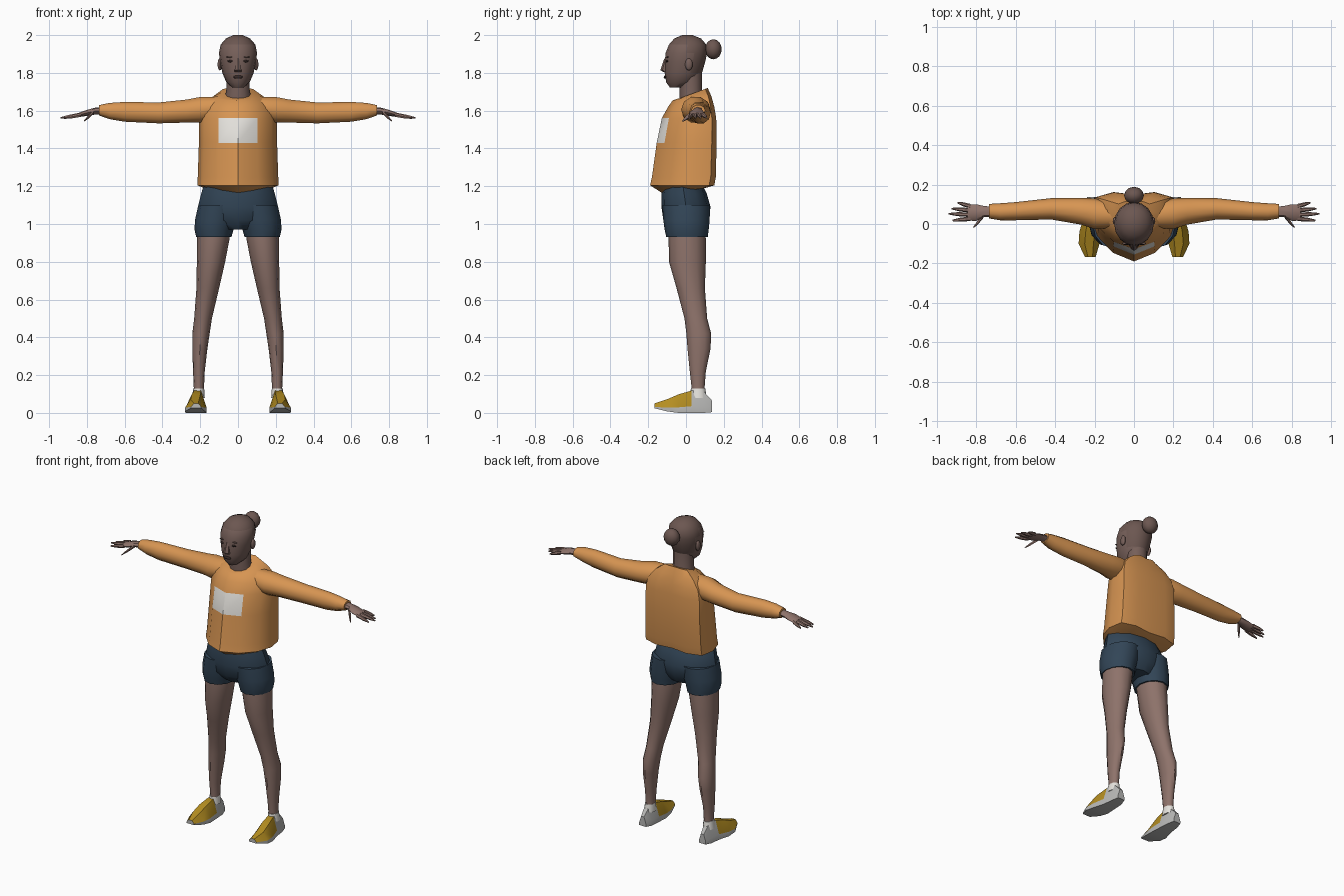
import bpy, bmesh, math
from mathutils import Vector

if "Cube" in bpy.data.objects:
    bpy.data.objects.remove(bpy.data.objects["Cube"])


def material(name, r, g, b):
    m = bpy.data.materials.new(name)
    m.diffuse_color = (r, g, b, 1)
    m.use_nodes = True
    m.node_tree.nodes["Principled BSDF"].inputs["Base Color"].default_value = m.diffuse_color
    return m


SKIN = material("skin", 0.27, 0.17, 0.145)
FACE = material("face_skin", 0.18, 0.115, 0.10)
HAIR = material("hair_brown", 0.15, 0.095, 0.082)
DARK = material("dark_feature", 0.035, 0.022, 0.02)
ORANGE = material("orange_fabric", 0.68, 0.30, 0.085)
DENIM = material("dark_denim", 0.032, 0.06, 0.095)
YELLOW = material("yellow_shoe", 0.46, 0.27, 0.015)
GREY = material("pale_grey_sole", 0.48, 0.48, 0.47)
WHITE = material("white_print", 0.78, 0.76, 0.72)


def finish(name, bm, mats, rule=None, angle=40):
    """Turn a bmesh into an object; rule(face) gives the material slot."""
    bmesh.ops.recalc_face_normals(bm, faces=bm.faces[:])
    bm.normal_update()
    if rule:
        for f in bm.faces:
            f.material_index = rule(f)
    me = bpy.data.meshes.new(name)
    bm.to_mesh(me)
    bm.free()
    for m in mats:
        me.materials.append(m)
    ob = bpy.data.objects.new(name, me)
    bpy.context.collection.objects.link(ob)
    bpy.ops.object.select_all(action='DESELECT')
    ob.select_set(True)
    bpy.context.view_layer.objects.active = ob
    bpy.ops.object.shade_smooth_by_angle(angle=math.radians(angle))
    return ob


def loft(name, rings, mats, rule=None, angle=40, caps=True):
    """Skin a list of closed point rings."""
    bm = bmesh.new()
    vs = [[bm.verts.new(p) for p in r] for r in rings]
    n = len(vs[0])
    for a, b in zip(vs, vs[1:]):
        for i in range(n):
            j = (i + 1) % n
            bm.faces.new((a[i], a[j], b[j], b[i]))
    if caps:
        bm.faces.new(vs[0])
        bm.faces.new(vs[-1])
    return finish(name, bm, mats, rule, angle)


def level(z, xc, w, yf, yb, n=12):
    """Horizontal ellipse from front yf to back yb."""
    t = [2 * math.pi * i / n for i in range(n)]
    return [(xc + w * math.sin(a), (yf + yb) / 2 - (yb - yf) / 2 * math.cos(a), z) for a in t]


def upright(x, yc, zc, ry, rz, n=10):
    """Ellipse across the arm, facing x."""
    t = [2 * math.pi * i / n for i in range(n)]
    return [(x, yc + ry * math.cos(a), zc + rz * math.sin(a)) for a in t]


def ball(name, centre, size, mat, u=12, v=8):
    bm = bmesh.new()
    bmesh.ops.create_uvsphere(bm, u_segments=u, v_segments=v, radius=1)
    for p in bm.verts:
        p.co = Vector(centre) + p.co * Vector(size)
    return finish(name, bm, [mat])


# Sweater body: pointed front, flat back, pinched hem, tilted collar
HALF = [(0, 0), (.5, .13), (.87, .38), (1, .65), (.93, .92), (.5, 1), (0, .96)]
SECTION = HALF + [(-u, v) for u, v in HALF[-2:0:-1]]


def body_ring(z, w, yf, yb, tilt):
    return [(u * w, yf + v * (yb - yf), z + tilt * (v - .5)) for u, v in SECTION]


def print_rule(f):
    c = f.calc_center_median()
    return int(abs(c.x) < .08 and c.y < -.07 and 1.44 < c.z < 1.55)


loft("sweater_body", [body_ring(*r) for r in (
    (1.175, .155, -.12, .10, .03), (1.205, .215, -.19, .15, 0),
    (1.25, .213, -.18, .158, 0), (1.43, .207, -.155, .162, 0),
    (1.56, .205, -.128, .16, 0), (1.62, .19, -.095, .15, 0),
    (1.665, .145, -.07, .135, .02), (1.69, .085, -.05, .115, .06))],
    [ORANGE, WHITE], print_rule)

# Shorts seat
loft("shorts_seat", [level(*r) for r in (
    (1.21, 0, .18, -.12, .085), (1.16, 0, .195, -.13, .11),
    (1.09, 0, .212, -.13, .13), (1.02, 0, .20, -.12, .12), (.97, 0, .09, -.08, .09))], [DENIM])

# Neck and head
loft("neck", [level(*r) for r in (
    (1.64, 0, .075, -.035, .10), (1.71, 0, .062, -.035, .085), (1.83, 0, .06, -.03, .085))], [FACE])


def hair_rule(f):
    c = f.calc_center_median()
    return int(c.z > 1.945 or (c.y > .02 and c.z > 1.78))


loft("head", [level(*r, n=16) for r in (
    (1.722, 0, .03, -.085, -.01), (1.75, 0, .062, -.105, .05), (1.80, 0, .083, -.113, .085),
    (1.86, 0, .095, -.112, .102), (1.905, 0, .101, -.108, .112), (1.95, 0, .092, -.09, .107),
    (1.982, 0, .064, -.062, .08), (2.0, 0, .025, -.02, .035))], [FACE, HAIR], hair_rule)
ball("hair_bun", (0, .145, 1.925), (.05, .044, .053), HAIR)

# Face details
loft("nose", [level(*r, n=6) for r in (
    (1.805, 0, .02, -.12, -.09), (1.815, 0, .021, -.136, -.09), (1.875, 0, .008, -.115, -.09))], [FACE])
ball("mouth", (0, -.11, 1.778), (.026, .008, .009), DARK)

for s, side in ((1, "left"), (-1, "right")):
    ball(side + "_eye", (s * .04, -.101, 1.862), (.016, .006, .006), DARK)
    ball(side + "_brow", (s * .042, -.0985, 1.884), (.02, .006, .004), HAIR)
    ball(side + "_ear", (s * .096, .015, 1.845), (.012, .02, .032), FACE)

    # Sleeve gathered at the cuff
    loft(side + "_sleeve", [upright(s * r[0], *r[1:]) for r in (
        (.10, .045, 1.617, .065, .06), (.20, .052, 1.605, .078, .071),
        (.27, .065, 1.598, .068, .064), (.42, .077, 1.588, .054, .058),
        (.60, .065, 1.594, .046, .055), (.68, .062, 1.598, .043, .045),
        (.735, .065, 1.602, .037, .029))], [ORANGE])

    # Palm, fingers and thumb
    loft(side + "_palm", [upright(s * r[0], *r[1:], n=8) for r in (
        (.70, .063, 1.603, .024, .020), (.76, .063, 1.597, .028, .018),
        (.80, .058, 1.588, .042, .016), (.845, .057, 1.577, .040, .011))], [SKIN])
    fingers = (((.83, .090, 1.58), (.895, .108, 1.563)), ((.83, .069, 1.58), (.925, .078, 1.562)),
               ((.83, .047, 1.58), (.94, .052, 1.562)), ((.83, .027, 1.578), (.92, .018, 1.560)),
               ((.765, .04, 1.592), (.815, -.018, 1.545)))
    for i, (a, b) in enumerate(fingers):
        a, b = Vector(a), Vector(b)
        rings = []
        for t, r in ((0, .012), (.6, .010), (1, .004)):
            p = a.lerp(b, t)
            rings.append(upright(s * p.x, p.y, p.z, r, r, 6))
        loft(side + ("_thumb" if i == 4 else "_finger_%d" % i), rings, [SKIN])

    # Shorts leg
    loft(side + "_shorts_leg", [level(r[0], s * r[1], *r[2:]) for r in (
        (1.10, .105, .105, -.125, .128), (1.02, .117, .111, -.12, .125),
        (.97, .127, .103, -.113, .12), (.93, .128, .093, -.104, .115))], [DENIM])

    # Leg from thigh to ankle
    loft(side + "_leg", [level(r[0], s * r[1], *r[2:]) for r in (
        (1.0, .127, .085, -.095, .10), (.92, .131, .086, -.092, .105),
        (.80, .143, .075, -.09, .105), (.66, .160, .060, -.05, .10),
        (.50, .185, .047, -.008, .112), (.42, .196, .046, .002, .133),
        (.34, .202, .040, .008, .130), (.22, .207, .031, .02, .105),
        (.13, .207, .027, .03, .098), (.08, .208, .028, .03, .10))], [SKIN])

    # Sock band
    loft(side + "_sock", [level(r[0], s * r[1], *r[2:]) for r in (
        (.13, .208, .029, .026, .102), (.08, .210, .034, .02, .11))], [WHITE])

    # Wedge shoe: grey sole and heel, yellow upper
    wedge = ((-1, 0), (1, 0), (1, .3), (.42, 1), (-.42, 1), (-1, .3))
    shoe = ((.138, .213, .024, .004, .065), (.095, .212, .037, 0, .112),
            (.03, .214, .043, 0, .118), (-.04, .222, .055, 0, .098),
            (-.10, .228, .053, .008, .072), (-.168, .222, .027, .025, .05))

    def shoe_rule(f):
        c = f.calc_center_median()
        return int(f.normal.z > .15 and c.y < .06)

    loft(side + "_shoe", [[(s * (xc + u * w), y, zb + v * (zt - zb)) for u, v in wedge]
                          for y, xc, w, zb, zt in shoe], [GREY, YELLOW], shoe_rule, 25)
